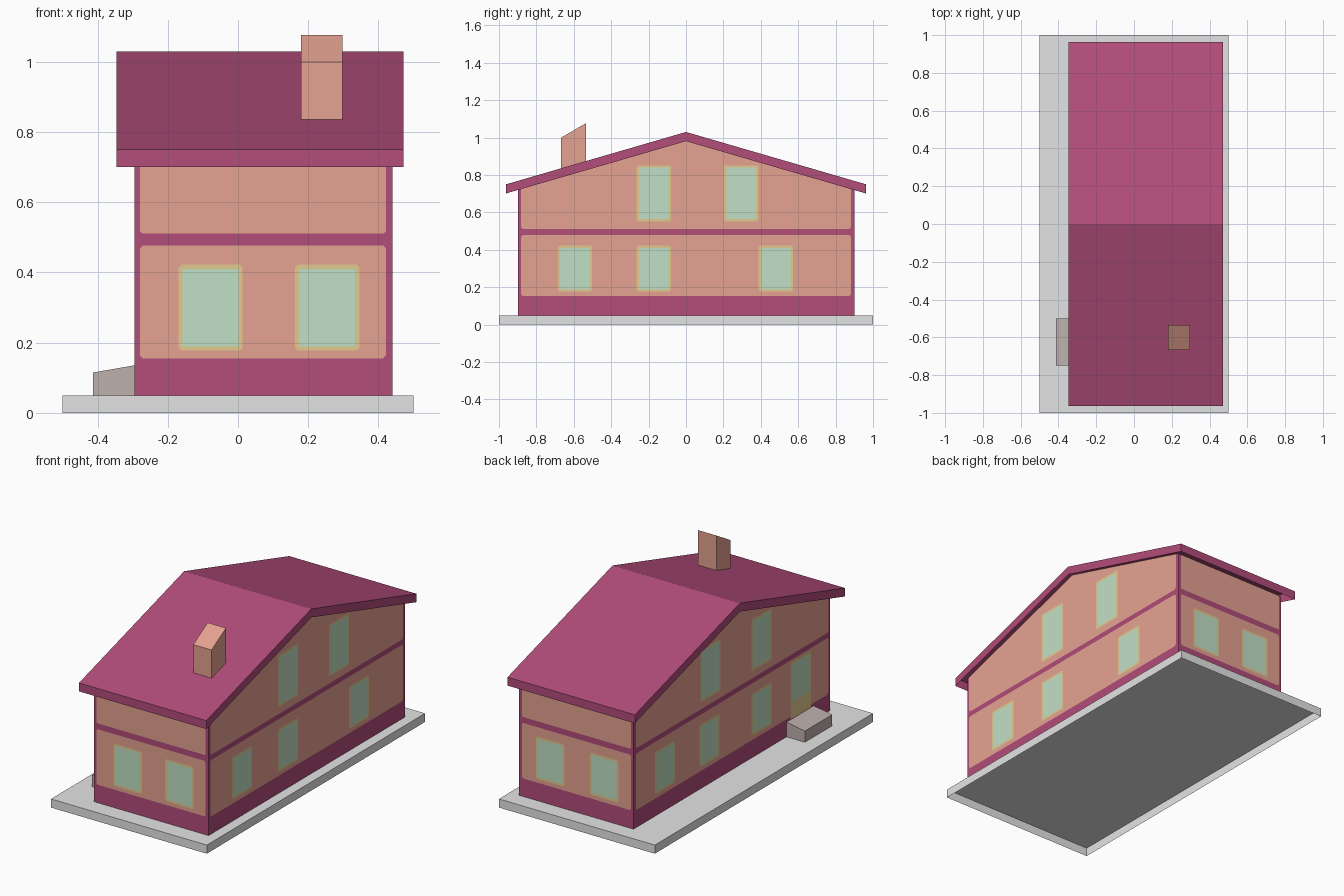
import bpy, bmesh

if "Cube" in bpy.data.objects:
    bpy.data.objects.remove(bpy.data.objects["Cube"])

# ---------- colours (sRGB 0-255 turned into linear) ----------
def material(name, *rgb):
    m = bpy.data.materials.new(name)
    lin = [((c / 255 + 0.055) / 1.055) ** 2.4 for c in rgb]
    m.diffuse_color = (*lin, 1)
    m.use_nodes = True
    m.node_tree.nodes["Principled BSDF"].inputs["Base Color"].default_value = m.diffuse_color
    return m

MAGENTA = material("magenta trim", 178, 77, 122)
SALMON = material("salmon wall", 229, 162, 145)
GLASS = material("pale green glass", 193, 224, 198)
GOLD = material("golden frame", 228, 203, 142)
GREY = material("light grey paving", 228, 228, 228)
STONE = material("warm grey step", 190, 176, 173)

# ---------- helpers ----------
def finish(name, bm, mat):
    me = bpy.data.meshes.new(name)
    bm.to_mesh(me)
    bm.free()
    me.materials.append(mat)
    ob = bpy.data.objects.new(name, me)
    bpy.context.collection.objects.link(ob)
    return ob

def place(axis, p, t):
    """Profile point to space. axis 'x': p is (y, z); axis 'y': p is (x, z)."""
    return (t, p[0], p[1]) if axis == 'x' else (p[0], t, p[1])

def shell(name, pts, axis, a, b, mat, open_top=False):
    """Extrude a profile from a to b, leaving the underside (and the top, if asked) open."""
    bm = bmesh.new()
    face = bm.faces.new([bm.verts.new(place(axis, p, a)) for p in pts])
    ext = bmesh.ops.extrude_face_region(bm, geom=[face])
    verts = [v for v in ext['geom'] if isinstance(v, bmesh.types.BMVert)]
    bmesh.ops.translate(bm, verts=verts, vec=place(axis, (0, 0), b - a))
    bmesh.ops.recalc_face_normals(bm, faces=bm.faces)
    bm.normal_update()
    gone = [f for f in bm.faces if f.normal.z < -0.5 or (open_top and f.normal.z > 0.5)]
    bmesh.ops.delete(bm, geom=gone, context='FACES')
    return finish(name, bm, mat)

def rect(u0, u1, z0, z1, c=0.0):
    """Rectangle, with corners cut by c."""
    if not c:
        return [(u0, z0), (u1, z0), (u1, z1), (u0, z1)]
    return [(u0 + c, z0), (u1 - c, z0), (u1, z0 + c), (u1, z1 - c),
            (u1 - c, z1), (u0 + c, z1), (u0, z1 - c), (u0, z0 + c)]

# wall name -> (extrude axis, wall position, outward sign)
X0, X1, Y0, Y1 = -0.295, 0.44, -0.898, 0.902
WALLS = {"front": ('y', Y0, -1), "back": ('y', Y1, 1),
         "left": ('x', X0, -1), "right": ('x', X1, 1)}
LAYER = 0.0007

def plate(name, wall, pts, layer, mat):
    """Flat painted face lying just in front of a wall, facing outward."""
    axis, pos, s = WALLS[wall]
    bm = bmesh.new()
    f = bm.faces.new([bm.verts.new(place(axis, p, pos + s * layer * LAYER)) for p in pts])
    f.normal_update()
    if f.normal['xy'.index(axis)] * s < 0:
        f.normal_flip()
    return finish(f"{wall}_{name}", bm, mat)

def window(wall, n, u, w, z0, z1):
    plate(f"window_frame_{n}", wall, rect(u - w / 2, u + w / 2, z0, z1, 0.008), 2, GOLD)
    m = 0.012
    plate(f"window_glass_{n}", wall, rect(u - w / 2 + m, u + w / 2 - m, z0 + m, z1 - m), 3, GLASS)

# ---------- roof line ----------
RIDGE, EAVE_Y, EAVE_Z, THICK = 1.03, 0.963, 0.75, 0.049
SLOPE = (RIDGE - EAVE_Z) / EAVE_Y
def under(y):
    return RIDGE - THICK - SLOPE * abs(y) + 0.008

# ---------- paving slab ----------
shell("paving_slab", rect(-0.5, 0.5, 0, 0.05), 'y', -1, 1, GREY)

# ---------- house walls, with gables on the long sides ----------
shell("house_walls", [(Y0, 0.05), (Y1, 0.05), (Y1, under(Y1)), (0, under(0)), (Y0, under(Y0))],
      'x', X0, X1, MAGENTA, open_top=True)

# ---------- roof: two slopes with a fascia all round ----------
shell("roof", [(-EAVE_Y, EAVE_Z), (-EAVE_Y, EAVE_Z - THICK), (0, RIDGE - THICK),
               (EAVE_Y, EAVE_Z - THICK), (EAVE_Y, EAVE_Z), (0, RIDGE)],
      'x', -0.346, 0.471, MAGENTA)

# ---------- wall panels of both storeys ----------
P = 0.882
for wall in ("left", "right"):
    plate("lower_panel", wall, rect(-P, P, 0.152, 0.48, 0.01), 1, SALMON)
    plate("upper_panel", wall, [(-P, 0.52), (-P + 0.01, 0.51), (P - 0.01, 0.51), (P, 0.52),
                                (P, under(P)), (0, under(0)), (-P, under(P))], 1, SALMON)
for wall in ("front", "back"):
    plate("lower_panel", wall, rect(X0 + 0.016, X1 - 0.019, 0.155, 0.477, 0.008), 1, SALMON)
    plate("upper_panel", wall, rect(X0 + 0.016, X1 - 0.019, 0.511, under(Y1), 0.006), 1, SALMON)

# ---------- windows: (position along wall, width, bottom, top) ----------
LOW, HIGH = (0.177, 0.422), (0.552, 0.852)
W = 0.183
layout = {
    "front": [(-0.078, W, *LOW), (0.254, W, *LOW)],
    "back": [(-0.108, W, *LOW), (0.24, W, *LOW)],
    "right": [(-0.593, W, *LOW), (-0.172, W, *LOW), (0.48, W, *LOW),
              (-0.172, W, *HIGH), (0.295, W, *HIGH)],
    "left": [(0.617, W, *LOW), (0.21, W, *LOW), (-0.27, W, *LOW),
             (0.20, W, *HIGH), (-0.27, W, *HIGH)],
}
for wall, items in layout.items():
    for n, item in enumerate(items, 1):
        window(wall, n, *item)

# ---------- glazed door above the step ----------
plate("door", "left", rect(-0.72, -0.535, 0.10, 0.465), 2, GOLD)
plate("door_glass", "left", rect(-0.708, -0.547, 0.235, 0.453), 3, GLASS)

# ---------- door step, sloping away from the wall ----------
shell("door_step", [(-0.413, 0.05), (-0.28, 0.05), (-0.28, 0.138), (-0.413, 0.115)],
      'y', -0.75, -0.50, STONE)

# ---------- chimney with slanted top ----------
shell("chimney", [(-0.667, 0.82), (-0.535, 0.86), (-0.535, 1.077), (-0.667, 1.0)],
      'x', 0.18, 0.297, SALMON)
